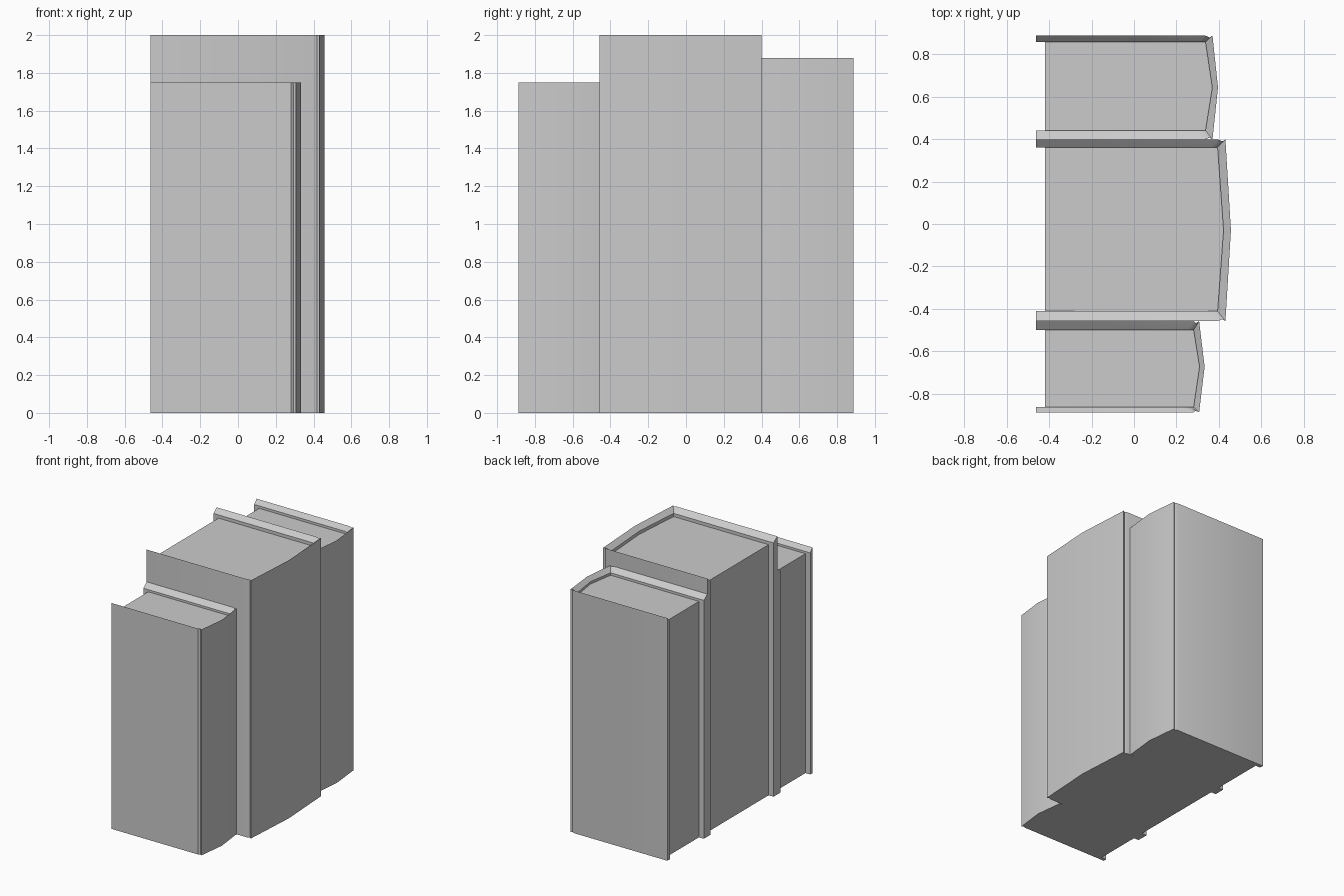
import bpy

if "Cube" in bpy.data.objects:
    bpy.data.objects.remove(bpy.data.objects["Cube"])

BACK, PAGE_BACK = -0.462, -0.42   # fore-edge of the covers and of the pages


def make_object(name, verts, faces):
    mesh = bpy.data.meshes.new(name)
    mesh.from_pydata(verts, [], faces)
    obj = bpy.data.objects.new(name, mesh)
    bpy.context.collection.objects.link(obj)
    bpy.ops.object.select_all(action='DESELECT')
    obj.select_set(True)
    bpy.context.view_layer.objects.active = obj
    bpy.ops.object.mode_set(mode='EDIT')
    bpy.ops.mesh.select_all(action='SELECT')
    bpy.ops.mesh.normals_make_consistent(inside=False)
    bpy.ops.object.mode_set(mode='OBJECT')
    bpy.ops.object.shade_smooth_by_angle(angle=0.5)
    return obj


def make_book(name, y0, y1, in0, in1, corner, peak, in_corner, in_peak, height, recess):
    mid = (y0 + y1) / 2
    wall = height - 0.033      # lower inner rim of the sloped cover edge

    # Cover: wraparound section with hinge grooves and a pointed spine
    def side(y, d):
        return [(BACK, y), (in_corner, y), (corner - 0.014, y + d), (corner, y)]

    def inner_side(y):
        return [(x, y) for x in (BACK, in_corner - 0.06, in_corner - 0.03, in_corner)]

    outer = side(y1, -0.009) + [(peak, mid)] + side(y0, 0.009)[::-1]
    inner = inner_side(in1) + [(in_peak, mid)] + inner_side(in0)[::-1]
    n = len(outer)
    rings = [(outer, 0), (outer, height), (inner, wall), (inner, 0)]
    verts = [(x, y, z) for path, z in rings for x, y in path]
    faces = []
    for r in range(4):
        a, b = r * n, (r + 1) % 4 * n
        faces += [(a + i, a + i + 1, b + i + 1, b + i) for i in range(n - 1)]
    faces += [tuple(r * n + k for r in range(4)) for k in (0, n - 1)]
    make_object(name + "_cover", verts, faces)

    # Page block, sunk below the cover rim
    page = [(PAGE_BACK, in1), (in_corner, in1), (in_peak, mid),
            (in_corner, in0), (PAGE_BACK, in0)]
    m = len(page)
    verts = [(x, y, z) for z in (0, height - recess) for x, y in page]
    faces = [tuple(range(m)), tuple(range(m, 2 * m))]
    faces += [(i, (i + 1) % m, m + (i + 1) % m, m + i) for i in range(m)]
    make_object(name + "_pages", verts, faces)


# Three books standing side by side, front to back
make_book("short_book", -0.888, -0.458, -0.862, -0.5, 0.307, 0.333, 0.281, 0.309, 1.75, 0.05)
make_book("tall_book", -0.458, 0.399, -0.411, 0.361, 0.431, 0.457, 0.394, 0.422, 2.0, 0.058)
make_book("medium_book", 0.399, 0.888, 0.441, 0.858, 0.37, 0.396, 0.337, 0.369, 1.88, 0.052)
